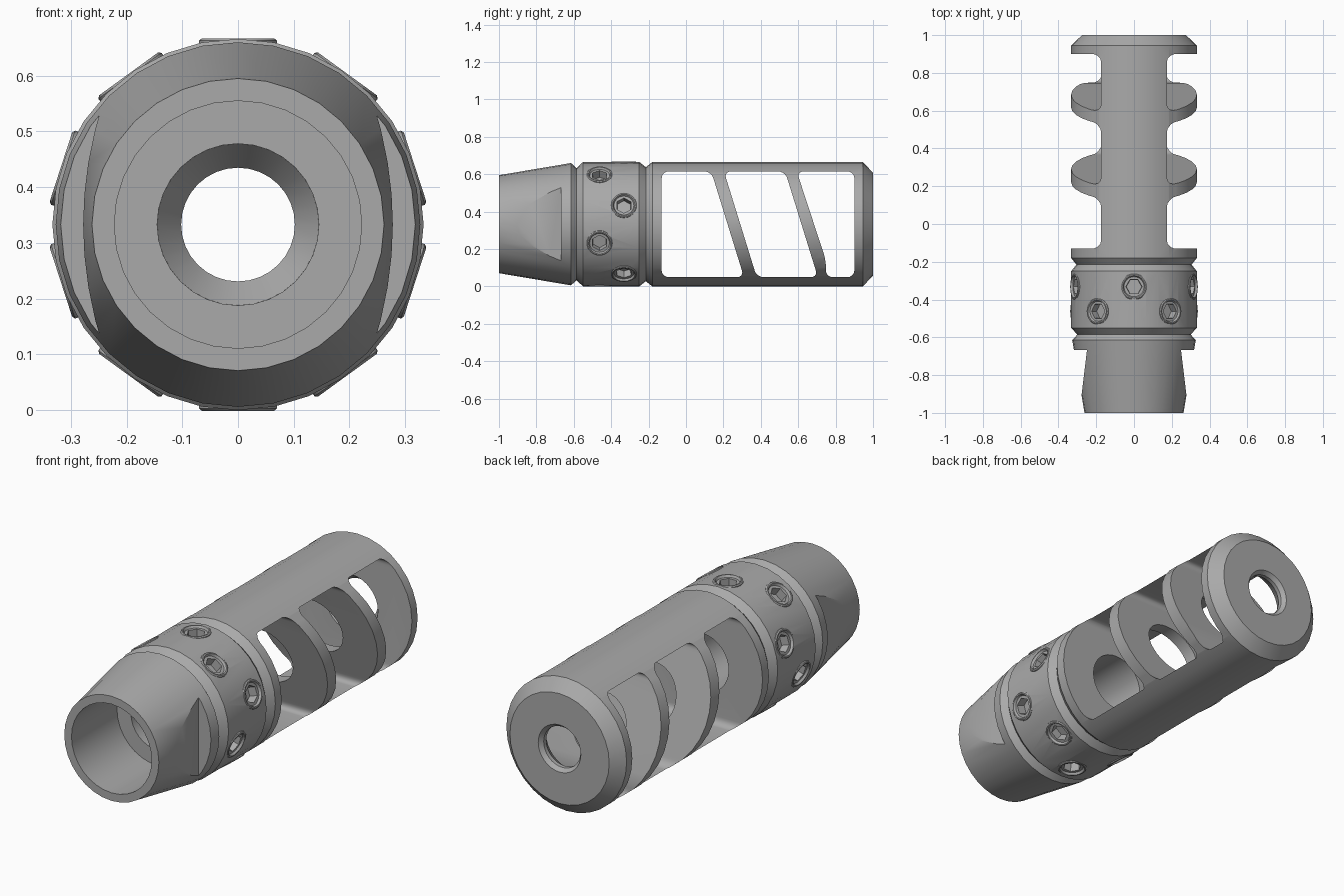
import bpy, bmesh, math
from mathutils import Matrix, Vector

if "Cube" in bpy.data.objects:
    bpy.data.objects.remove(bpy.data.objects["Cube"])

AXIS_Z = 0.333
SIDES = 32

steel = bpy.data.materials.new("grey steel")
steel.use_nodes = True
steel.diffuse_color = (0.4, 0.4, 0.4, 1)
steel.node_tree.nodes["Principled BSDF"].inputs["Base Color"].default_value = (0.4, 0.4, 0.4, 1)


def make_object(name, bm):
    bmesh.ops.recalc_face_normals(bm, faces=bm.faces[:])
    mesh = bpy.data.meshes.new(name)
    bm.to_mesh(mesh)
    bm.free()
    mesh.materials.append(steel)
    obj = bpy.data.objects.new(name, mesh)
    bpy.context.collection.objects.link(obj)
    return obj


def bridge(bm, a, b):
    n = len(a)
    for i in range(n):
        bm.faces.new((a[i], a[(i + 1) % n], b[(i + 1) % n], b[i]))


def prism(bm, points, direction, half, rounding=0):
    """Extrude a flat outline both ways along a direction, optionally rounding its corners."""
    d = Vector(direction) * half
    low = [bm.verts.new(Vector(p) - d) for p in points]
    high = [bm.verts.new(Vector(p) + d) for p in points]
    bm.faces.new(low)
    bm.faces.new(high)
    bridge(bm, low, high)
    if rounding:
        edges = [bm.edges.get(pair) for pair in zip(low, high)]
        bmesh.ops.bevel(bm, geom=edges, offset=rounding, segments=5,
                        profile=0.5, affect='EDGES')


def cut(target, cutter):
    cutter.hide_render = True
    mod = target.modifiers.new("cut", 'BOOLEAN')
    mod.operation = 'DIFFERENCE'
    mod.solver = 'EXACT'
    mod.object = cutter
    bpy.context.view_layer.objects.active = target
    bpy.ops.object.modifier_apply(modifier=mod.name)
    bpy.data.objects.remove(cutter)


def smooth(obj):
    bpy.ops.object.select_all(action='DESELECT')
    obj.select_set(True)
    bpy.context.view_layer.objects.active = obj
    bpy.ops.object.shade_smooth_by_angle(angle=math.radians(25))


# Turned body: outer shell, exit hole and bore as one closed (y, radius) profile
profile = [(-1, .262), (-.615, .327), (-.585, .3), (-.55, .333), (-.25, .333),
           (-.215, .305), (-.18, .333), (.945, .333), (1, .275), (1, .118),
           (.98, .102), (.96, .102), (.89, .152), (.89, .145), (-.64, .145),
           (-.64, .222), (-1, .222)]
bm = bmesh.new()
rings = []
for y, r in profile:
    angles = [math.tau * i / SIDES for i in range(SIDES)]
    rings.append([bm.verts.new((r * math.cos(a), y, AXIS_Z + r * math.sin(a))) for a in angles])
for k, ring in enumerate(rings):
    bridge(bm, ring, rings[(k + 1) % len(rings)])
body = make_object("brake_body", bm)

# Side ports with slanted baffles between them, as (y, z) outlines
LOW, HIGH = .05, .615
ports = [
    [(-.13, LOW), (.31, LOW), (.135, HIGH), (-.13, HIGH)],
    [(.378, LOW), (.705, LOW), (.53, HIGH), (.203, HIGH)],
    [(.748, LOW), (.9, LOW), (.9, HIGH), (.592, HIGH), (.748, .14)],
]
bm = bmesh.new()
for outline in ports:
    prism(bm, [(0, y, z) for y, z in outline], (1, 0, 0), .5, rounding=.036)
cut(body, make_object("port_cutter", bm))

# Tilted wrench flats on both sides of the front cone
bm = bmesh.new()
for s in (-1, 1):
    outline = [(.249, -.668), (.6, -.668), (.6, -1.1), (.301, -1.1)]
    prism(bm, [(s * x, y, AXIS_Z) for x, y in outline], (0, 0, 1), .5)
cut(body, make_object("flat_cutter", bm))

# Two staggered rows of five set screws around the collar
places = []
for y, start in ((-.332, 90), (-.462, 54)):
    for i in range(5):
        turn = Matrix.Rotation(math.radians(90 - start - 72 * i), 4, 'Y')
        places.append(Matrix.Translation((0, y, AXIS_Z)) @ turn)

bm = bmesh.new()
for place in places:
    bmesh.ops.create_cone(bm, cap_ends=True, segments=24, radius1=.066, radius2=.066,
                          depth=.2, matrix=place @ Matrix.Translation((0, 0, .37)))
cut(body, make_object("screw_hole_cutter", bm))
smooth(body)


def hex_radius(r, a):
    return r * math.cos(math.pi / 6) / math.cos(a % (math.pi / 3) - math.pi / 6)


# (radius, height, is hexagonal) from the outer skirt into the socket
screw_profile = [(.07, .28, False), (.07, .33, False), (.065, .334, False),
                 (.059, .334, False), (.053, .323, False), (.043, .323, True),
                 (.041, .28, True)]
for number, place in enumerate(places, 1):
    bm = bmesh.new()
    rings = []
    for r, h, is_hex in screw_profile:
        ring = []
        for i in range(24):
            a = math.tau * i / 24
            q = hex_radius(r, a) if is_hex else r
            ring.append(bm.verts.new(place @ Vector((q * math.cos(a), q * math.sin(a), h))))
        rings.append(ring)
    for a, b in zip(rings, rings[1:]):
        bridge(bm, a, b)
    bm.faces.new(rings[-1])
    bm.faces.new(rings[0])
    smooth(make_object(f"set_screw_{number}", bm))
